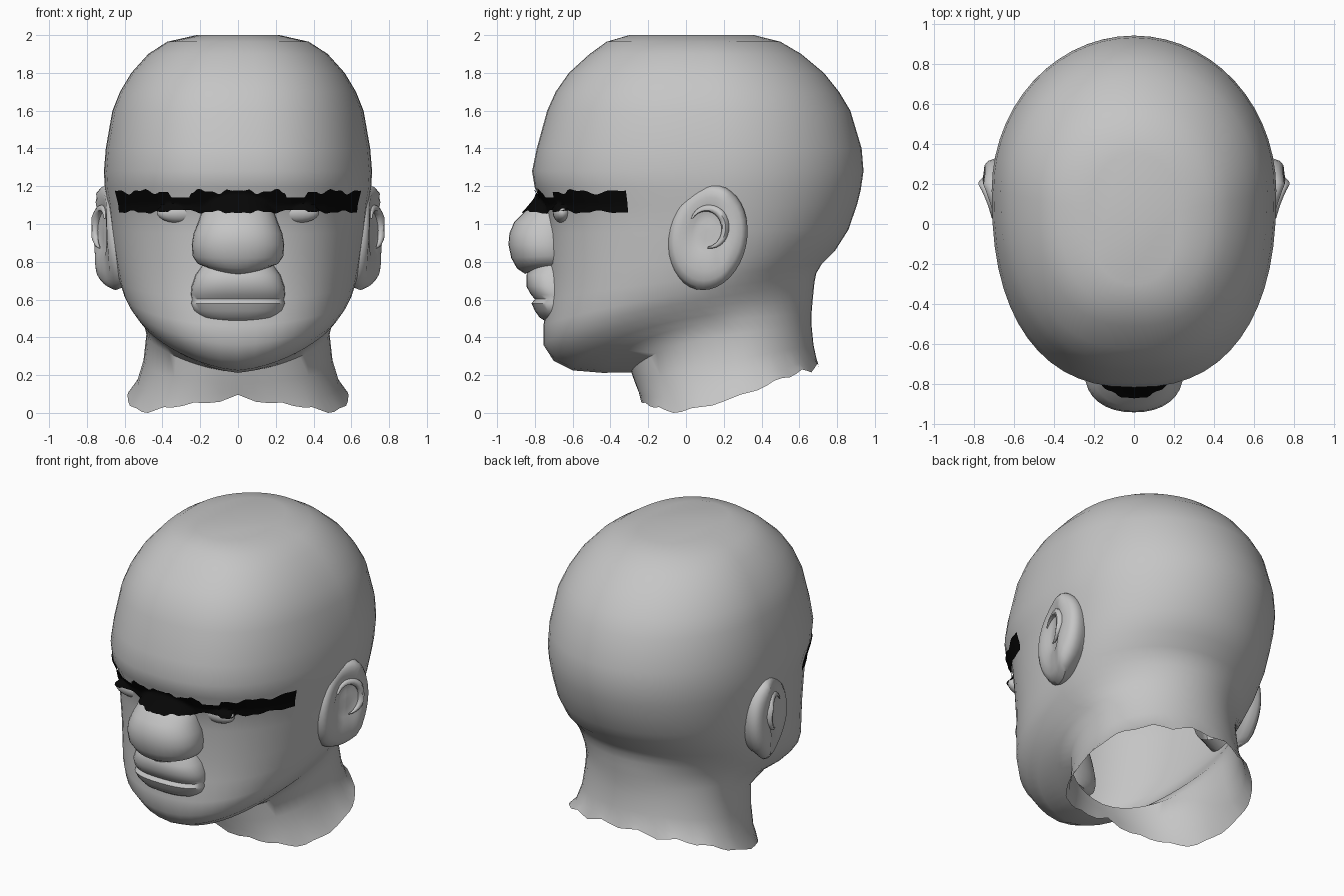
import bpy, bmesh, math
from math import sin, cos, pi
from mathutils import Vector
from mathutils.bvhtree import BVHTree

if "Cube" in bpy.data.objects:
    bpy.data.objects.remove(bpy.data.objects["Cube"])


def material(name, value):
    m = bpy.data.materials.new(name)
    m.use_nodes = True
    m.diffuse_color = (value, value, value, 1)
    m.node_tree.nodes["Principled BSDF"].inputs["Base Color"].default_value = m.diffuse_color
    return m


SKIN = material("grey skin", 0.56)
BLACK = material("black brow", 0.002)


def make(name, bm, mat):
    bmesh.ops.recalc_face_normals(bm, faces=bm.faces)
    mesh = bpy.data.meshes.new(name)
    bm.to_mesh(mesh)
    bm.free()
    mesh.materials.append(mat)
    ob = bpy.data.objects.new(name, mesh)
    bpy.context.collection.objects.link(ob)
    bpy.ops.object.select_all(action="DESELECT")
    ob.select_set(True)
    bpy.context.view_layer.objects.active = ob
    bpy.ops.object.shade_smooth_by_angle(angle=math.radians(50))
    return ob


def bridge(bm, rows, closed=True):
    for a, b in zip(rows, rows[1:]):
        n = len(a)
        for i in range(n if closed else n - 1):
            j = (i + 1) % n
            bm.faces.new((a[i], a[j], b[j], b[i]))


def loft(name, rings, segments, power, centre=0.5, open_end=False):
    """Rings: front y, front z, back y, back z, half width, side bow."""
    bm = bmesh.new()
    rows = []
    for k, (yf, zf, yb, zb, w, bow) in enumerate(rings):
        row = []
        cy = yf + (yb - yf) * centre
        for i in range(segments):
            a = 2 * pi * i / segments
            s, c = sin(a), cos(a)
            p, reach = (2 / power, cy - yf) if c > 0 else (1, yb - cy)
            x = w * math.copysign(abs(s) ** p, s)
            y = cy - reach * math.copysign(abs(c) ** p, c)
            t = min(1, max(0, (y - yf) / (yb - yf)))
            z = zf + (zb - zf) * t + bow * sin(pi * t ** 0.6)
            if open_end and k == len(rings) - 1:   # torn neck edge
                z = max(0, z + 0.02 * sin(17 * y) * cos(25 * x))
            row.append(bm.verts.new((x, y, z)))
        rows.append(row)
    bridge(bm, rows)
    ends = [rows[0]] if open_end else [rows[0], rows[-1]]
    for row in ends:
        bm.faces.new(row)
    return make(name, bm, SKIN)


# Skull, jaw and open neck as one skin
head = loft("head", [
    (-.30, 2.0, .36, 2.0, .22, 0),
    (-.42, 1.965, .50, 1.965, .375, 0),
    (-.51, 1.9, .61, 1.9, .475, 0),
    (-.62, 1.8, .73, 1.8, .565, 0),
    (-.69, 1.7, .81, 1.7, .625, 0),
    (-.735, 1.6, .87, 1.6, .665, 0),
    (-.79, 1.4, .93, 1.4, .70, 0),
    (-.815, 1.28, .94, 1.28, .71, 0),
    (-.80, 1.19, .925, 1.18, .705, 0),
    (-.75, 1.1, .905, 1.1, .69, 0),
    (-.735, .95, .86, .97, .675, 0),
    (-.73, .75, .79, .86, .65, 0),
    (-.735, .6, .72, .79, .63, .01),
    (-.755, .46, .69, .74, .605, .03),
    (-.755, .36, .68, .69, .58, .06),
    (-.70, .275, .675, .64, .55, .09),
    (-.60, .225, .67, .59, .525, .11),
    (-.44, .212, .665, .53, .50, .12),
    (-.29, .215, .665, .46, .485, .08),
    (-.27, .16, .675, .36, .50, .01),
    (-.25, .11, .69, .29, .535, -.06),
    (-.24, .08, .705, .25, .585, -.11),
], 56, 2.4, centre=0.56, open_end=True)

# Broad rounded nose
nose = loft("nose", [
    (-.78, 1.17, -.55, 1.17, .10, 0),
    (-.80, 1.13, -.55, 1.13, .16, 0),
    (-.85, 1.07, -.55, 1.07, .19, 0),
    (-.91, 1.01, -.55, 1.01, .21, 0),
    (-.935, .95, -.55, .95, .235, 0),
    (-.94, .89, -.55, .89, .245, 0),
    (-.925, .82, -.55, .84, .24, 0),
    (-.895, .765, -.55, .80, .215, .01),
    (-.85, .735, -.55, .78, .17, .02),
], 32, 2.2)

# Upper and lower lips with the mouth crease between them
loft("lips", [
    (-.80, .81, -.55, .81, .17, 0),
    (-.845, .73, -.55, .73, .225, 0),
    (-.845, .67, -.55, .67, .245, 0),
    (-.82, .625, -.55, .625, .25, 0),
    (-.80, .602, -.55, .602, .245, 0),
    (-.818, .58, -.55, .58, .25, 0),
    (-.80, .54, -.55, .54, .235, 0),
    (-.775, .505, -.55, .505, .20, 0),
    (-.735, .48, -.55, .48, .14, 0),
], 32, 2.4)


# Lower eyelids
def eyelid(name, side):
    bm = bmesh.new()
    bmesh.ops.create_uvsphere(bm, u_segments=20, v_segments=12, radius=1)
    for v in bm.verts:
        v.co = Vector((v.co.x * .12 + side * .31, v.co.y * .05 - .655, v.co.z * .055 + 1.06))
    return make(name, bm, SKIN)


lids = [eyelid("left_eyelid", 1), eyelid("right_eyelid", -1)]


# Ears: raised rim, hollow shell and a curled inner fold
def ear_point(side, y, z, lift):
    slope = .5 if y > .2 else .28
    return Vector((side * (.745 - slope * abs(y - .2) - .9 * (z - .95) ** 2 + lift), y, z))


def ear(name, side):
    bm = bmesh.new()
    rows = []
    profile = [(.86, -.12), (.95, -.03), (1, .015), (.95, .04), (.85, .048),
               (.7, .035), (.5, .02), (.38, 0), (.2, -.01), (.05, -.01)]
    for r, lift in profile:
        row = []
        for i in range(36):
            a = 2 * pi * i / 36
            y = .115 + r * cos(a) * .21 + .025 * r * sin(a)
            z = .93 + .28 * r * sin(a) + .05 * (1 - r)
            front = max(0, -cos(a))
            row.append(bm.verts.new(ear_point(side, y, z, lift - .03 * front * r)))
        rows.append(row)
    bridge(bm, rows)
    bm.faces.new(rows[-1])
    make(name, bm, SKIN)

    bm = bmesh.new()
    rows = []
    for k in range(19):
        t = k / 18
        a = pi * (.85 - 1.35 * t)
        mid = Vector((.115 + .095 * cos(a), .98 + .105 * sin(a)))
        size = .004 + .02 * sin(pi * t)
        row = []
        for i in range(8):
            b = 2 * pi * i / 8
            row.append(bm.verts.new(ear_point(side, mid.x + size * cos(b) * cos(a),
                                              mid.y + size * cos(b) * sin(a),
                                              .014 + size * sin(b))))
        rows.append(row)
    bridge(bm, rows)
    bm.faces.new(rows[0])
    bm.faces.new(rows[-1])
    make(name + "_fold", bm, SKIN)


ear("left_ear", 1)
ear("right_ear", -1)

# Black ragged brow strip laid over the face
surfaces = []
for ob in [head, nose] + lids:
    surfaces.append(BVHTree.FromPolygons([v.co for v in ob.data.vertices],
                                         [p.vertices for p in ob.data.polygons]))


def on_face(angle, z):
    d = Vector((sin(angle), -cos(angle), 0))
    hits = [s.ray_cast(d * 2 + Vector((0, 0, z)), -d) for s in surfaces]
    near = min(h[3] for h in hits if h[0] is not None)
    return d * (2 - near + .009) + Vector((0, 0, z))


bm = bmesh.new()
rows = []
STEPS = 120
for k in range(STEPS + 1):
    angle = math.radians(64) * (2 * k / STEPS - 1)
    x = abs(on_face(angle, 1.1).x)
    wave = .01 * sin(42 * x) + .006 * cos(95 * x)
    low, high = 1.063 - wave * .6, 1.172 + wave
    if .25 < x < .36:
        low, high = 1.075, 1.14
    rows.append([bm.verts.new(on_face(angle, low + (high - low) * j / 8)) for j in range(9)])
bridge(bm, rows, closed=False)
make("brow_strip", bm, BLACK)
